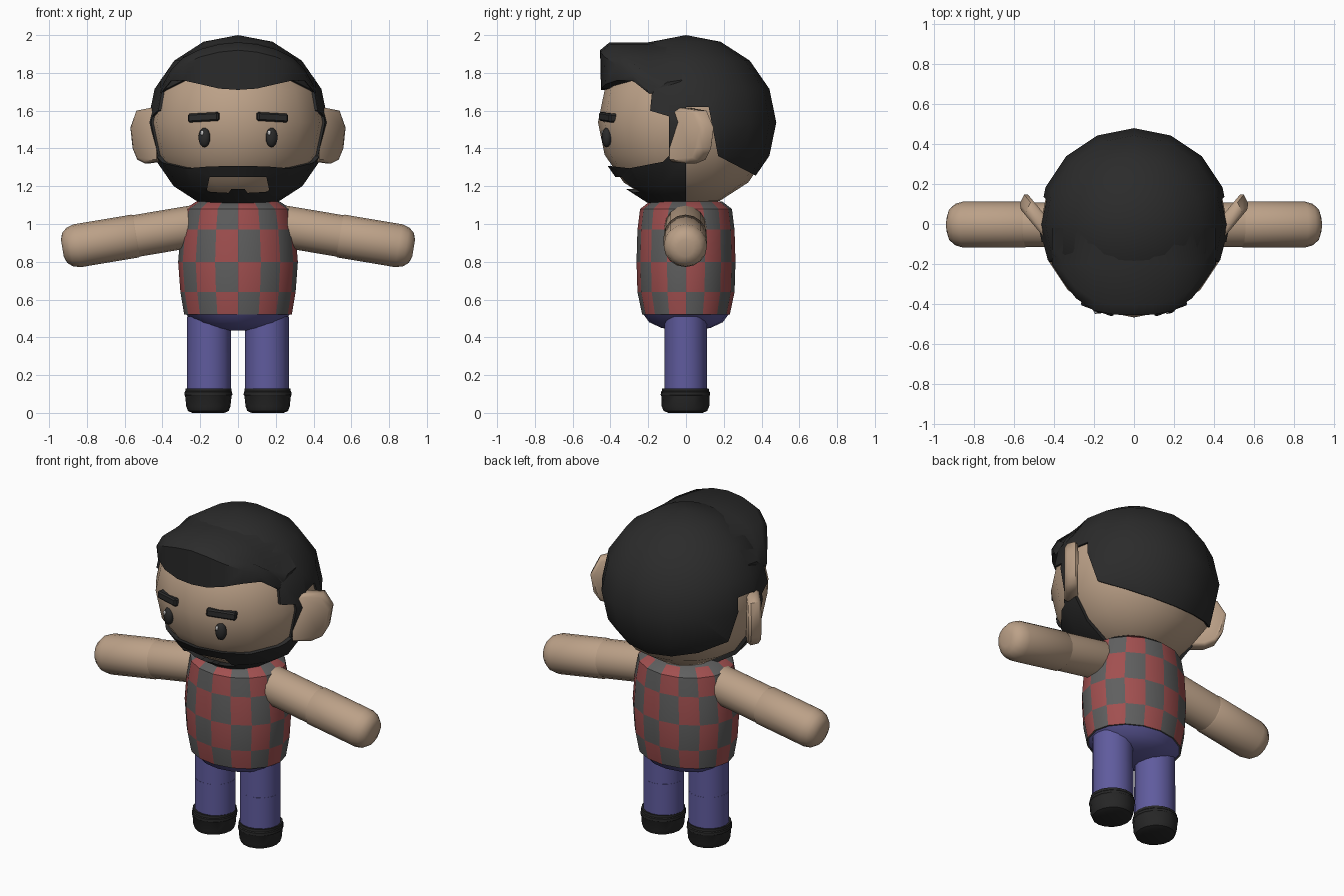
import bpy, bmesh
from math import sin, cos, pi, sqrt, radians
from mathutils import Matrix, Vector

if "Cube" in bpy.data.objects:
    bpy.data.objects.remove(bpy.data.objects["Cube"])

HZ = 1.538                      # head centre height
HR, HH = 0.478, 0.462           # hair shell radius and half height


def material(name, r, g, b):
    m = bpy.data.materials.new(name)
    m.diffuse_color = (r, g, b, 1)
    m.use_nodes = True
    m.node_tree.nodes["Principled BSDF"].inputs["Base Color"].default_value = m.diffuse_color
    return m


SKIN = material("skin", .50, .355, .245)
HAIR = material("dark hair", .024, .024, .024)
SHOE = material("shoe", .02, .02, .02)
BLUE = material("trouser", .115, .105, .34)
RED = material("check red", .36, .08, .08)
GREY = material("check grey", .115, .115, .115)
SHINE = material("eye shine", .6, .6, .6)


def smooth(ob, angle=40):
    bpy.ops.object.select_all(action='DESELECT')
    bpy.context.view_layer.objects.active = ob
    ob.select_set(True)
    bpy.ops.object.shade_smooth_by_angle(angle=radians(angle))


def finish(name, bm, mats=(), angle=40):
    bmesh.ops.recalc_face_normals(bm, faces=bm.faces)
    me = bpy.data.meshes.new(name)
    bm.to_mesh(me)
    bm.free()
    ob = bpy.data.objects.new(name, me)
    bpy.context.collection.objects.link(ob)
    for m in mats:
        me.materials.append(m)
    smooth(ob, angle)
    return ob


def loft(rings):
    """Closed rings of points joined by quads and capped."""
    bm = bmesh.new()
    vs = [[bm.verts.new(p) for p in r] for r in rings]
    n = len(vs[0])
    for a, b in zip(vs, vs[1:]):
        for i in range(n):
            bm.faces.new((a[i], a[(i + 1) % n], b[(i + 1) % n], b[i]))
    bm.faces.new(vs[0])
    bm.faces.new(vs[-1])
    return bm


def turned(profile, n=16, mat=Matrix()):
    """Profile of (x radius, y radius, z); first corner faces the front."""
    return loft([[mat @ Vector((rx * sin(2 * pi * i / n), -ry * cos(2 * pi * i / n), z))
                  for i in range(n)] for rx, ry, z in profile])


def prism(name, pts, axis, a, b):
    place = (lambda p, t: (t, p[0], p[1])) if axis == 'x' else (lambda p, t: (p[0], t, p[1]))
    ob = finish(name, loft([[place(p, t) for p in pts] for t in (a, b)]))
    ob.hide_render = True
    return ob


def ball(name, loc, size, mat, u=16, v=8, rot=None):
    bm = bmesh.new()
    bmesh.ops.create_uvsphere(bm, u_segments=u, v_segments=v, radius=1)
    m = Matrix.Translation(loc) @ (rot or Matrix()) @ Matrix.Diagonal((*size, 1))
    bmesh.ops.transform(bm, matrix=m, verts=bm.verts)
    return finish(name, bm, [mat])


def cut(ob, other, op):
    mod = ob.modifiers.new("cut", 'BOOLEAN')
    mod.object, mod.operation, mod.solver = other, op, 'EXACT'
    bpy.context.view_layer.objects.active = ob
    bpy.ops.object.modifier_apply(modifier=mod.name)


def recolour(ob, mat):
    ob.data.materials.clear()
    ob.data.materials.append(mat)
    for p in ob.data.polygons:
        p.material_index = 0
    smooth(ob)


# Head
head = ball("head", (0, 0, HZ), (.466, .466, .45), SKIN)

# Hair cap and beard: shells trimmed by their side outlines
hair = ball("hair", (0, 0, HZ), (HR, HR, HH), HAIR)
beard = ball("beard", (0, 0, HZ - .008), (HR + .004, HR + .004, HH + .004), HAIR)
hair_cut = prism("hair_cutter", [
    (-.7, 1.75), (-.29, 1.76), (-.18, 1.70), (-.19, 1.60), (-.09, 1.57), (-.09, 1.36),
    (0, 1.36), (0, 1.62), (.12, 1.62), (.17, 1.36), (.40, 1.24), (.7, 1.10),
    (.7, 2.3), (-.7, 2.3)], 'x', -1, 1)
beard_cut = prism("beard_cutter", [
    (-.7, 1.31), (-.43, 1.31), (-.30, 1.295), (-.12, 1.33), (-.09, 1.36), (0, 1.36),
    (0, .9), (-.7, .9)], 'x', -1, 1)
mouth_cut = prism("mouth_cutter", [
    (-.15, 1.25), (.15, 1.25), (.165, 1.18), (.15, 1.17), (.05, 1.165), (.035, 1.185),
    (-.035, 1.185), (-.05, 1.165), (-.15, 1.17), (-.165, 1.18)], 'y', -1, -.2)
cut(hair, hair_cut, 'INTERSECT')
cut(hair, head, 'DIFFERENCE')
cut(beard, beard_cut, 'INTERSECT')
cut(beard, mouth_cut, 'DIFFERENCE')
cut(beard, head, 'DIFFERENCE')
recolour(hair, HAIR)
recolour(beard, HAIR)
for c in (hair_cut, beard_cut, mouth_cut):
    bpy.data.objects.remove(c)


def cap(x, y):
    """Height of the hair shell above a point."""
    return HZ + HH * sqrt(max(0, 1 - (x * x + y * y) / HR ** 2))


# Swept front of the hair: columns of x, front y, bottom z, top z, lift behind
half = [(0, -.455, 1.71, 1.92, .042), (.10, -.452, 1.717, 1.91, .042),
        (.20, -.432, 1.74, 1.885, .04), (.29, -.37, 1.76, 1.845, .036),
        (.355, -.285, 1.757, 1.79, .025), (.41, -.20, 1.69, 1.70, .01)]
columns = [(-x, *rest) for x, *rest in half[:0:-1]] + half
rings = []
for x, y, zb, zt, lift in columns:
    ym = max(-.2, y + .1)
    rings.append([(x * .97, y + .12, zb), (x, y + .005, zb), (x, y, zt),
                  (x, y + .05, max(zt + lift, cap(x, y + .05) - .01)),
                  (x, ym, max(zt + lift, cap(x, ym) - .004) if x * x < .1 else cap(x, ym) - .004),
                  (x, -.02, cap(x, -.02) - .012)])
finish("hair_front", loft(rings), [HAIR])

# Ears, eyes and brows
ear_pts = [(.43, 1.60), (.47, 1.615), (.545, 1.60), (.577, 1.51), (.565, 1.40),
           (.54, 1.34), (.50, 1.32), (.43, 1.33)]
for s, side in ((-1, "left"), (1, "right")):
    rings = []
    for k, d in ((.9, 0), (1, .2), (1, .8), (.9, 1)):       # rounded slab
        ring = []
        for x, z in ear_pts:
            x, z = .45 + (x - .45) * k, 1.46 + (z - 1.46) * k
            ring.append((s * (x - .036 * d), (x - .48) * 1.2 - .03 + .075 * d, z))
        rings.append(ring)
    finish(side + "_ear", loft(rings), [SKIN], 50)

    turn = Matrix.Rotation(s * radians(20), 4, 'Z')
    ball(side + "_eye", (s * .178, -.42, 1.458), (.033, .026, .052), HAIR, 12, 8, turn)
    ball(side + "_eye_shine", (s * .178 - .012, -.442, 1.483), (.009, .007, .014), SHINE, 8, 6)

    bm = bmesh.new()
    bmesh.ops.create_cube(bm, size=1)
    bmesh.ops.transform(bm, verts=bm.verts, matrix=Matrix.Translation((s * .178, -.41, 1.565))
                        @ turn @ Matrix.Rotation(s * radians(3), 4, 'Y')
                        @ Matrix.Diagonal((.172, .05, .046, 1)))
    bmesh.ops.bevel(bm, geom=bm.edges[:], offset=.008, segments=1, affect='EDGES')
    finish(side + "_brow", bm, [HAIR], 30)

# Checked shirt: alternate faces coloured
bm = turned([(.285, .232, .52), (.305, .257, .64), (.317, .262, .80), (.302, .257, .97),
             (.28, .243, 1.08), (.22, .19, 1.12)])
bm.faces.ensure_lookup_table()
for k, f in enumerate(bm.faces):
    row, col = divmod(k, 16)
    f.material_index = (min(row, 3) + col + 1) % 2 if k < 80 else 1
finish("shirt", bm, [RED, GREY])

# Trouser seat
finish("trouser_seat", turned([(.06, .05, .435), (.15, .13, .45), (.23, .195, .48),
                               (.28, .228, .525)]), [BLUE])

# Arms, legs and shoes on both sides
for s, side in ((-1, "left"), (1, "right")):
    axis = Vector((s * .985, 0, -.165)).normalized()
    arm = Matrix.Translation((s * .2, -.003, .994)) @ axis.to_track_quat('Z', 'Y').to_matrix().to_4x4()
    upper = [(.10, 0), (.111, .04), (.111, .36)]
    fore = [(.106, .335), (.115, .35), (.115, .66), (.104, .70), (.08, .728), (.045, .74)]
    for name, prof in (("_upper_arm", upper), ("_forearm", fore)):
        finish(side + name, turned([(r, r, z) for r, z in prof], 16, arm), [SKIN])

    leg = Matrix.Translation((s * .153, -.002, 0))
    finish(side + "_thigh", turned([(.116, .112, .30), (.116, .112, .51)], 16, leg), [BLUE])
    finish(side + "_shin", turned([(.117, .113, .09), (.117, .113, .32)], 16, leg), [BLUE])
    shoe = Matrix.Translation((s * .157, -.003, 0))
    finish(side + "_shoe", turned([(.085, .09, 0), (.108, .115, .01), (.117, .126, .035),
                                   (.123, .128, .09), (.127, .131, .095), (.126, .13, .11),
                                   (.122, .125, .115), (.122, .123, .13)], 16, shoe), [SHOE], 30)
